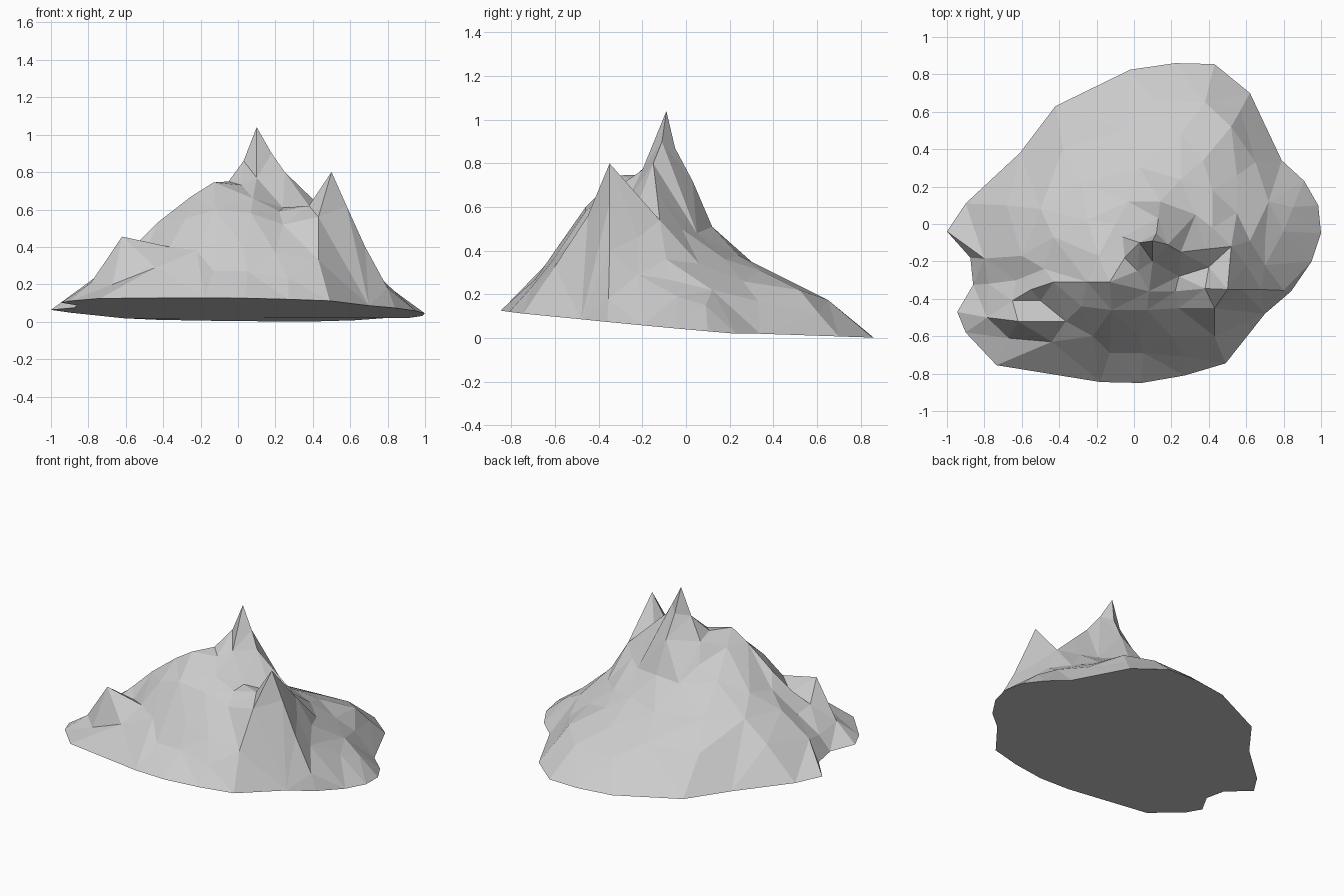
import bpy, bmesh
from mathutils import Vector
from mathutils.geometry import delaunay_2d_cdt

points, edges = [], []


def base_height(x, y):
    # the underside is slightly tilted, front and left edges higher
    slope = 0.09 if y < 0.33 else 0.034
    return 0.02 - slope * (y - 0.33) - 0.01 * (x if y < 0.33 else 0)


def line(pts, linked=True):
    """Add a run of surface points; linked runs become crease edges."""
    start = len(points)
    points.extend(Vector(p) for p in pts)
    if linked:
        edges.extend((i, i + 1) for i in range(start, len(points) - 1))
    return start


# footprint outline, counter-clockwise
outline = [(-1, -.04), (-.875, -.18), (-.86, -.325), (-.945, -.47), (-.9, -.58),
           (-.735, -.755), (-.18, -.845), (.04, -.85), (.27, -.81), (.49, -.745),
           (.70, -.48), (.84, -.36), (.95, -.2), (1, -.05), (.985, .10), (.91, .23),
           (.79, .34), (.62, .70), (.43, .855), (.22, .86), (-.02, .825),
           (-.42, .63), (-.61, .38), (-.9, .11)]
line([(x, y, base_height(x, y)) for x, y in outline], False)
n = len(outline)

# skyline ridge: left shoulder, main summit, descending east ridge
ridge = line([(-.55, -.35, .41), (-.43, -.31, .53), (-.25, -.31, .67), (-.13, -.31, .745),
              (-.05, -.18, .75), (.03, -.10, .86), (.10, -.09, 1.04), (.18, -.11, .90),
              (.25, -.15, .80), (.38, -.135, .675), (.52, -.12, .54)])
ridge_end = ridge + 10
# right summit with its west crest and east spur
crest = line([(.08, -.36, .66), (.22, -.36, .59), (.38, -.345, .62), (.50, -.35, .80),
              (.58, -.35, .62), (.68, -.35, .40), (.80, -.355, .18)])
# gully between the two summits
gully = line([(.24, -.28, .61), (.40, -.23, .59)])
edges += [(gully + 1, ridge_end), (ridge_end, crest + 3)]
# ridge running from the summit to the back right
line([(.12, -.05, .87), (.13, .03, .72), (.14, .12, .51), (.25, .24, .38),
      (.37, .34, .31), (.52, .52, .22), (.57, .61, .11)])
# left knoll crest and its front and rear feet
line([(-.785, -.50, .21), (-.62, -.52, .455), (-.365, -.52, .40)])
line([(-.67, -.61, .20), (-.44, -.63, .29)])
line([(-.65, -.41, .32), (-.50, -.41, .36)])
# rock steps below the main summit
line([(.02, -.25, .73), (.10, -.20, .77), (-.06, -.07, .72)], False)
# front face, upper and lower rows
line([(-.28, -.44, .55), (-.12, -.46, .60), (.07, -.46, .58), (.24, -.45, .52),
      (.43, -.45, .56), (-.22, -.60, .38), (.03, -.60, .40), (.20, -.60, .37),
      (.43, -.60, .33), (-.13, -.69, .27), (.05, -.69, .27),
      (.27, -.71, .23)], False)
# hollows on the right flank
line([(.42, -.02, .50), (.62, -.09, .36), (.70, -.09, .27), (.60, -.22, .46),
      (.70, -.22, .29), (.80, -.04, .19), (.33, .05, .48),
      (.55, .06, .34), (.72, .12, .22), (.85, .09, .15), (.42, .18, .36),
      (.55, .26, .26), (.65, .33, .17)], False)
# left flank cliff, its lip reaching down to the outline
lip = line([(-.80, -.185, .21), (-.60, -.17, .36), (-.43, -.07, .47)])
edges.append((0, lip))
line([(-.48, -.24, .44), (-.63, -.30, .29), (-.78, -.32, .18)])
# broad back slope
line([(-.19, -.17, .68), (-.10, .0, .60), (-.25, .02, .53), (-.03, .12, .50),
      (-.50, .08, .37), (-.28, .22, .37), (.03, .30, .35), (-.68, .10, .25),
      (-.38, .40, .22), (-.05, .50, .24), (.25, .48, .26), (.10, .66, .16),
      (.38, .65, .175)], False)

# triangulate the plan inside the outline, then lift each point
flat, _, faces, orig, _, _ = delaunay_2d_cdt(
    [p.to_2d() for p in points], edges, [list(range(n))], 1, 1e-5)
bm = bmesh.new()
verts, lookup = [], {}
for v, src in zip(flat, orig):
    k = src[0] if src else min(range(len(points)), key=lambda j: (points[j].to_2d() - v).length)
    verts.append(bm.verts.new((v.x, v.y, points[k].z)))
    lookup.update((s, verts[-1]) for s in src)
for f in faces:
    bm.faces.new([verts[i] for i in f])

# underside
bm.faces.new([lookup[i] for i in reversed(range(n))])
bmesh.ops.recalc_face_normals(bm, faces=bm.faces)

mesh = bpy.data.meshes.new("mountain")
bm.to_mesh(mesh)
bm.free()
mountain = bpy.data.objects.new("mountain", mesh)
bpy.context.collection.objects.link(mountain)
